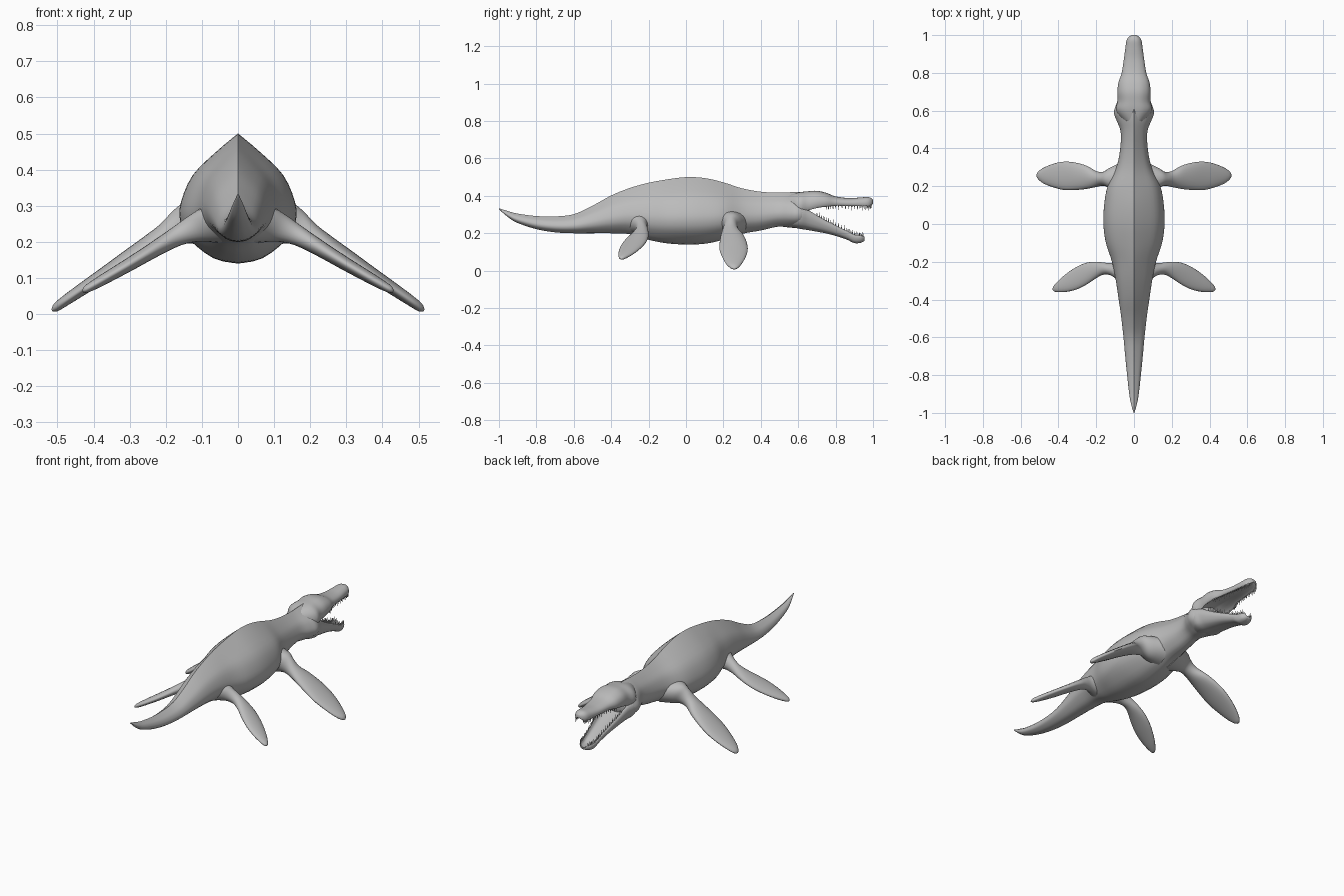
import bpy, bmesh, math
from mathutils import Matrix, Vector

if "Cube" in bpy.data.objects:
    bpy.data.objects.remove(bpy.data.objects["Cube"])

skin = bpy.data.materials.new("grey_skin")
skin.use_nodes = True
GREY = (0.5, 0.5, 0.5, 1)
skin.diffuse_color = GREY
skin.node_tree.nodes["Principled BSDF"].inputs["Base Color"].default_value = GREY


def smooth_path(points, steps):
    """Catmull-Rom refinement of a list of tuples of any length."""
    pts = [Vector(p) for p in points]
    pts = [pts[0]] + pts + [pts[-1]]
    out = []
    for a, b, c, d in zip(pts, pts[1:], pts[2:], pts[3:]):
        for i in range(steps):
            t = i / steps
            out.append(b + (c - a) * (t / 2)
                       + (a * 2 - b * 5 + c * 4 - d) * (t * t / 2)
                       + (b * 3 - a - c * 3 + d) * (t ** 3 / 2))
    return out + [pts[-1]]


def finish(name, bm, angle=60):
    bmesh.ops.recalc_face_normals(bm, faces=bm.faces)
    mesh = bpy.data.meshes.new(name)
    bm.to_mesh(mesh)
    bm.free()
    mesh.materials.append(skin)
    obj = bpy.data.objects.new(name, mesh)
    bpy.context.collection.objects.link(obj)
    bpy.ops.object.select_all(action="DESELECT")
    obj.select_set(True)
    bpy.context.view_layer.objects.active = obj
    bpy.ops.object.shade_smooth_by_angle(angle=math.radians(angle))
    return obj


def loft(name, rings):
    """Skin a list of equal closed rings and cap both ends."""
    bm = bmesh.new()
    loops = [[bm.verts.new(p) for p in ring] for ring in rings]
    n = len(loops[0])
    for a, b in zip(loops, loops[1:]):
        for i in range(n):
            j = (i + 1) % n
            bm.faces.new((a[i], a[j], b[j], b[i]))
    bm.faces.new(loops[0])
    bm.faces.new(loops[-1])
    return finish(name, bm)


def trunk(name, rows, profile):
    """Rows are (y, half width, bottom, top); profile is the half section."""
    half = smooth_path(profile, 3)
    section = half + [Vector((-p.x, p.y)) for p in half[-2:0:-1]]
    rows = smooth_path(rows, 4)
    loft(name, [[(p.x * w, y, low + p.y * (high - low)) for p in section]
                for y, w, low, high in rows])
    return rows


# Body, tail and neck, with a ridge along the back
trunk("body", [
    (-1, .002, .328, .334), (-.95, .016, .285, .318), (-.9, .025, .255, .305),
    (-.8, .036, .222, .292), (-.7, .046, .205, .29), (-.6, .055, .2, .302),
    (-.5, .066, .2, .347), (-.4, .08, .2, .402), (-.3, .095, .195, .442),
    (-.2, .115, .165, .47), (-.1, .147, .146, .488), (0, .16, .14, .5),
    (.1, .156, .144, .495), (.2, .138, .165, .472), (.3, .092, .197, .44),
    (.4, .072, .215, .422), (.49, .07, .235, .417), (.55, .092, .231, .419),
    (.59, .105, .228, .42), (.63, .092, .232, .417), (.66, .06, .26, .39)],
    [(0, 1), (.4, .85), (.78, .68), (.98, .48), (1, .33),
     (.85, .19), (.42, .04), (0, 0)])

# Skull with brow, and the long upper snout with a hollow palate
upper = trunk("upper_jaw", [
    (.54, .05, .32, .4), (.6, .095, .315, .418), (.65, .087, .322, .424),
    (.7, .088, .335, .427), (.75, .082, .342, .416), (.8, .065, .347, .397),
    (.87, .054, .346, .388), (.93, .046, .345, .391), (.97, .04, .345, .394),
    (.99, .028, .35, .388), (1, .012, .358, .378)],
    [(0, 1), (.45, .96), (.85, .72), (1, .35), (.9, 0), (.65, .12), (0, .28)])

# Lower jaw, dropped open, with a shallow trough
lower = trunk("lower_jaw", [
    (.54, .06, .24, .32), (.6, .1, .227, .335), (.65, .088, .219, .325),
    (.7, .077, .21, .296), (.75, .067, .2, .268), (.8, .058, .187, .243),
    (.86, .048, .167, .213), (.9, .044, .148, .193), (.935, .037, .15, .187),
    (.955, .02, .16, .182)],
    [(0, .5), (.65, .62), (.85, 1), (1, .72), (.82, .22), (.4, 0), (0, 0)])


def teeth(name, rows, first, last, height_index, direction):
    bm = bmesh.new()
    for i, row in enumerate(r for r in rows if first < r[0] < last):
        length = .026 if i % 2 else .018
        for side in (-1, 1):
            spot = Vector((side * row[1] * .86, row[0],
                           row[height_index] + direction * length * .4))
            turn = Matrix.Rotation(math.pi if direction < 0 else 0, 4, "X")
            bmesh.ops.create_cone(bm, cap_ends=True, segments=6, radius1=.0035,
                                  radius2=.0004, depth=length,
                                  matrix=Matrix.Translation(spot) @ turn)
    finish(name, bm, 40)


teeth("upper_teeth", upper, .74, .992, 2, -1)
teeth("lower_teeth", lower, .69, .95, 3, 1)


def flippers(name, rows):
    """Rows are (x, rear edge, front edge, height, thickness)."""
    rows = smooth_path(rows, 4)
    angles = [math.tau * k / 20 for k in range(20)]
    for label, side in (("left", 1), ("right", -1)):
        loft(f"{label}_{name}", [
            [(side * (x + .25 * thick * math.sin(a)),
              (rear + front) / 2 + (front - rear) / 2 * math.cos(a),
              z + thick / 2 * math.sin(a)) for a in angles]
            for x, rear, front, z, thick in rows])


flippers("front_flipper", [
    (.06, .14, .33, .25, .14), (.12, .185, .3, .248, .12),
    (.16, .202, .277, .24, .088), (.2, .196, .28, .218, .062),
    (.25, .186, .308, .188, .05), (.31, .18, .325, .15, .042),
    (.37, .18, .33, .11, .036), (.43, .195, .318, .07, .031),
    (.48, .215, .297, .036, .026), (.505, .235, .28, .018, .02),
    (.515, .25, .265, .01, .006)])

flippers("rear_flipper", [
    (.04, -.34, -.17, .25, .11), (.08, -.3, -.195, .245, .095),
    (.12, -.273, -.207, .236, .07), (.16, -.268, -.204, .22, .052),
    (.2, -.287, -.2, .198, .043), (.25, -.32, -.205, .168, .037),
    (.3, -.345, -.225, .138, .033), (.35, -.358, -.257, .109, .029),
    (.39, -.361, -.29, .086, .025), (.42, -.358, -.322, .069, .018),
    (.43, -.349, -.338, .063, .006)])
